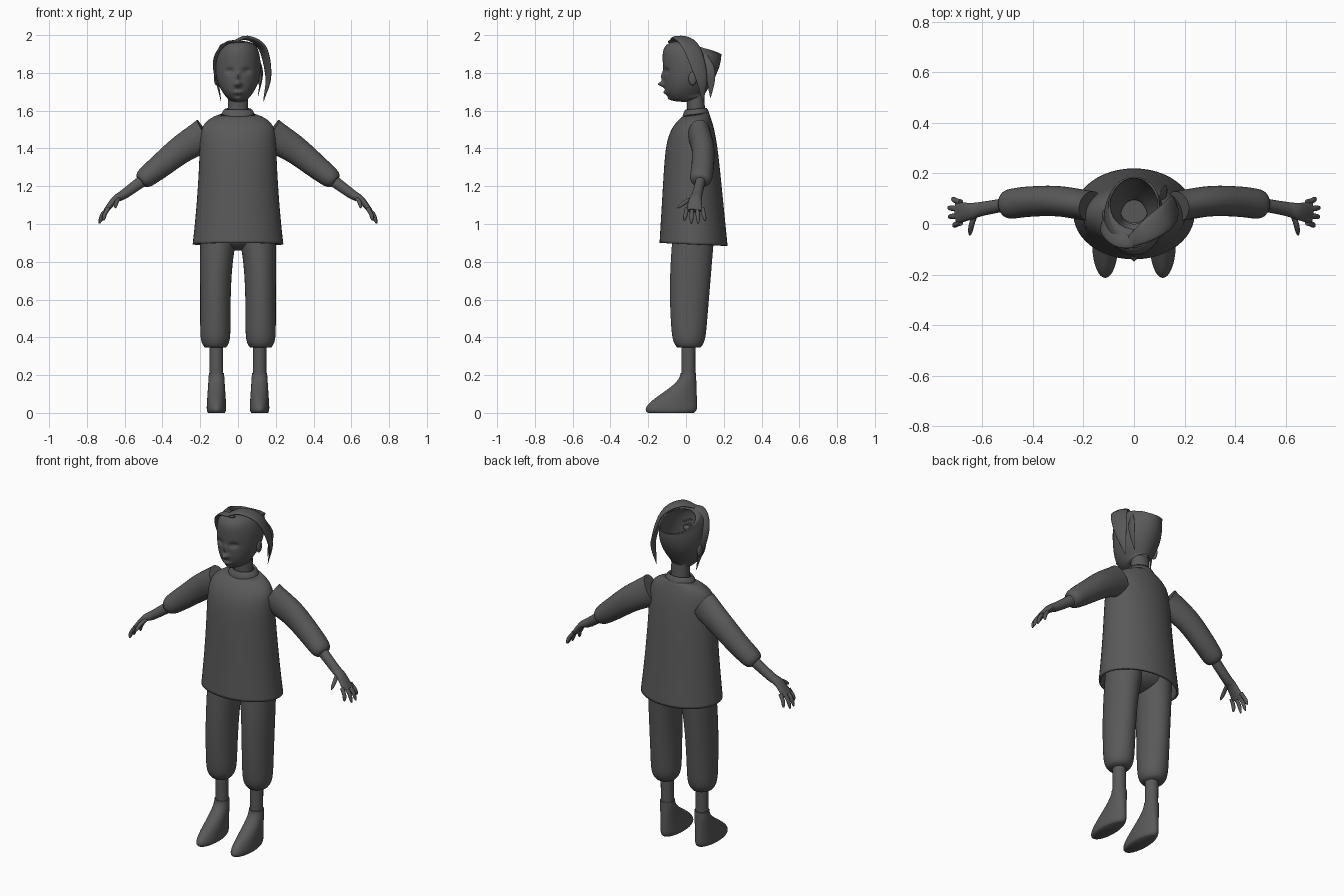
import bpy, bmesh
from math import sin, cos, exp, pi, tau, radians
from mathutils import Vector

if "Cube" in bpy.data.objects:
    bpy.data.objects.remove(bpy.data.objects["Cube"])

shade = .1
grey = bpy.data.materials.new("dark_grey")
grey.use_nodes = True
grey.diffuse_color = (shade, shade, shade, 1)
grey.node_tree.nodes["Principled BSDF"].inputs["Base Color"].default_value = grey.diffuse_color


def mix(start, end, t):
    return start + (end - start) * t


def finish(name, bm, mirror=False, shell=0):
    """Turn a bmesh into a smooth grey object, optionally mirrored or thickened."""
    bmesh.ops.recalc_face_normals(bm, faces=bm.faces[:])
    mesh = bpy.data.meshes.new(name)
    bm.to_mesh(mesh)
    bm.free()
    mesh.materials.append(grey)
    part = bpy.data.objects.new(name, mesh)
    bpy.context.collection.objects.link(part)
    bpy.ops.object.select_all(action='DESELECT')
    part.select_set(True)
    bpy.context.view_layer.objects.active = part
    bpy.ops.object.shade_smooth_by_angle(angle=radians(60))
    if mirror:
        part.modifiers.new("mirror", 'MIRROR').use_mirror_merge = False
    if shell:
        part.modifiers.new("shell", 'SOLIDIFY').thickness = shell


def skin(name, rings, mirror, shell=0):
    """Join rings of points; closed at both ends unless it is a shell."""
    bm = bmesh.new()
    loops = [[bm.verts.new(point) for point in ring] for ring in rings]
    for low, high in zip(loops, loops[1:]):
        for j in range(len(low)):
            bm.faces.new((low[j - 1], low[j], high[j], high[j - 1]))
    if not shell:
        bm.faces.new(loops[0])
        bm.faces.new(loops[-1])
    finish(name, bm, mirror, shell)


def stack(name, form, sides=48, count=48, mirror=False, shell=0, shape=None):
    """Upright form; form(t) gives front z, back z, front y, back y, half width, centre x."""
    rings = []
    for i in range(count + 1):
        front_z, back_z, front_y, back_y, half, centre = form(i / count)
        ring = []
        for j in range(sides):
            angle = tau * j / sides
            depth = (1 - cos(angle)) / 2
            point = Vector((centre + half * sin(angle), mix(front_y, back_y, depth),
                            mix(front_z, back_z, depth)))
            if shape:
                shape(point)
            ring.append(point)
        rings.append(ring)
    skin(name, rings, mirror, shell)


def curve_point(points, t):
    """Smooth curve passing through all the points."""
    last = len(points) - 1
    i = min(int(t * last), last - 1)
    f = t * last - i
    b, c = points[i], points[i + 1]
    a = points[i - 1] if i else b * 2 - c
    d = points[i + 2] if i + 2 <= last else c * 2 - b
    return (b * 2 + (c - a) * f + (a * 2 - b * 5 + c * 4 - d) * f ** 2
            + (b * 3 - a - c * 3 + d) * f ** 3) / 2


def tube(name, points, size, side=(0, 1, 0), sides=20, count=24, mirror=True):
    """Swept form; size(t) gives half width along side, and half thickness."""
    points = [Vector(point) for point in points]
    path = [curve_point(points, i / count) for i in range(count + 1)]
    rings = []
    for i, centre in enumerate(path):
        along = (path[min(i + 1, count)] - path[max(i - 1, 0)]).normalized()
        across = Vector(side)
        across = (across - along * across.dot(along)).normalized()
        out = along.cross(across)
        width, depth = size(i / count)
        rings.append([centre + across * width * cos(tau * j / sides)
                      + out * depth * sin(tau * j / sides) for j in range(sides)])
    skin(name, rings, mirror)


def ball(name, centre, scale, mirror=True):
    bm = bmesh.new()
    bmesh.ops.create_uvsphere(bm, u_segments=24, v_segments=16, radius=1)
    bmesh.ops.scale(bm, vec=scale, verts=bm.verts)
    bmesh.ops.translate(bm, vec=centre, verts=bm.verts)
    finish(name, bm, mirror)


# Head and back hair form one shell that is open at the crown
def head_form(t):
    bulge = (1 - abs(2 * t - 1) ** 5) ** .4
    half = .122 * (1 - .55 * (1 - t) ** 4) - .022 * t ** 6
    return (mix(1.645, 1.97, t), mix(1.69, 1.9, t), -.11 * bulge - .02 * t,
            .1 + .087 * sin(t * pi / 2), half, 0)


# Face features: x, z, spread x, spread z, push along y
features = {"nose": (0, 1.74, .016, .014, -.033), "bridge": (0, 1.78, .01, .025, -.014),
            "lips": (0, 1.695, .022, .01, -.014), "chin": (0, 1.66, .025, .012, -.015),
            "socket": (.045, 1.81, .022, .016, .013)}


def shape_face(point):
    if point.y < 0:
        for x, z, wide, tall, push in features.values():
            point.y += push * exp(-((abs(point.x) - x) / wide) ** 2 - ((point.z - z) / tall) ** 2)


stack("head", head_form, sides=96, count=64, shell=.006, shape=shape_face)
tube("neck", [(0, .055, 1.56), (0, .05, 1.68)], lambda t: (.047, .053), mirror=False)
ball("eyes", (.045, -.078, 1.822), (.024, .018, .013))
ball("ears", (.115, .035, 1.77), (.012, .022, .036))
for name, lift in (("eyelids", 0), ("eyebrows", .025)):
    tube(name, [(.02, -.1 - lift / 2, 1.822 + lift), (.045, -.1 - lift / 4, 1.837 + lift),
                (.075, -.08, 1.825 + lift)], lambda t: (.005, .004), sides=8, count=10)


# Hair locks parted over the crown, tapering to points
def lock(name, points, width, lean):
    def taper(t):
        swell = sin(pi * mix(.1, .98, t))
        return width * swell, width * swell * .28
    tube(name, points, taper, side=(lean, 1, 0), mirror=False)


lock("left_hair_sweep", [(-.03, -.08, 1.96), (.05, -.03, 1.985), (.13, .03, 1.93),
                         (.16, .08, 1.78), (.135, .09, 1.65)], .05, -.4)
lock("right_hair_sweep", [(.03, -.08, 1.965), (-.06, -.06, 1.955), (-.12, 0, 1.85),
                          (-.09, .03, 1.65)], .034, .4)
lock("back_hair_lock", [(.1, .1, 1.9), (.125, .13, 1.8), (.105, .13, 1.67)], .025, 0)


# Tunic flares to the hem and closes quickly over the shoulders
def tunic_form(t):
    return (mix(.9, 1.575, t), mix(.885, 1.59, t), -.14 + .04 * t + .09 * t ** 10,
            .22 - .07 * t - .03 * t ** 8, .2 + .04 * (1 - t) ** 2 - .11 * t ** 20, 0)


def collar_form(t):
    half = .09 - .02 * t ** 2
    return mix(1.56, 1.605, t), mix(1.57, 1.615, t), .053 - half * .8, .053 + half * .8, half, 0


def sleeve_size(t):
    cuff = 1 - .3 * t ** 24
    return .06 * cuff, mix(.09, .053, t ** .8) * cuff


stack("tunic", tunic_form, shell=.012)
stack("collar", collar_form, count=8, shell=.012)
tube("sleeves", [(.17, .07, 1.475), (.3, .09, 1.395), (.42, .088, 1.3), (.515, .075, 1.225)],
     sleeve_size, sides=32, count=48)

# Forearms widen into flat palms
tube("forearms_and_palms", [(.49, .08, 1.24), (.6, .06, 1.16), (.65, .05, 1.13), (.7, .044, 1.07)],
     lambda t: (mix(.026, .044, t ** 2), mix(.032, .013, t)))


def finger_size(t):
    radius = .011 * (1 - .7 * t ** 6)
    return radius, radius


for i, label in enumerate(("little", "ring", "middle", "index")):
    root, tip = .086 - .027 * i, .102 - .037 * i
    reach = .737 - .01 * (i - 1.4) ** 2
    tube(label + "_fingers", [(.685, root, 1.085), (mix(.7, reach, .5), mix(root, tip, .5), 1.05),
                              (reach, tip, 1 + .008 * (i - 1.5) ** 2)], finger_size, sides=12)
tube("thumbs", [(.63, .035, 1.135), (.643, -.005, 1.115), (.65, -.044, 1.085)],
     finger_size, side=(1, 0, 0), sides=12)


# Trouser legs keep a straight outer seam and a rounded cuff
def leg_form(t):
    tuck = .025 * (1 - t) ** 24
    half = .08 + .02 * t ** 4
    z = mix(.345, .95, t)
    return (z, z, tuck - .07 - .015 * sin(pi * t), .1 + .05 * t - tuck, half - tuck, .2 - half)


stack("trouser_legs", leg_form, mirror=True)
ball("trouser_seat", (0, .04, .94), (.19, .105, .08), mirror=False)


# Calves, and feet rising from long soles to sock tops
def foot_form(t):
    tuck = .02 * (1 - t) ** 20
    z = .21 * t
    return (z, z, tuck - .03 - .19 * cos(t * pi / 2) ** 2, mix(.06, .053, t) - tuck,
            mix(.054, .04, t) - tuck / 2, .114)


tube("calves", [(.115, .012, .38), (.114, .012, .18)], lambda t: (.037, .036))
stack("feet", foot_form, mirror=True)
